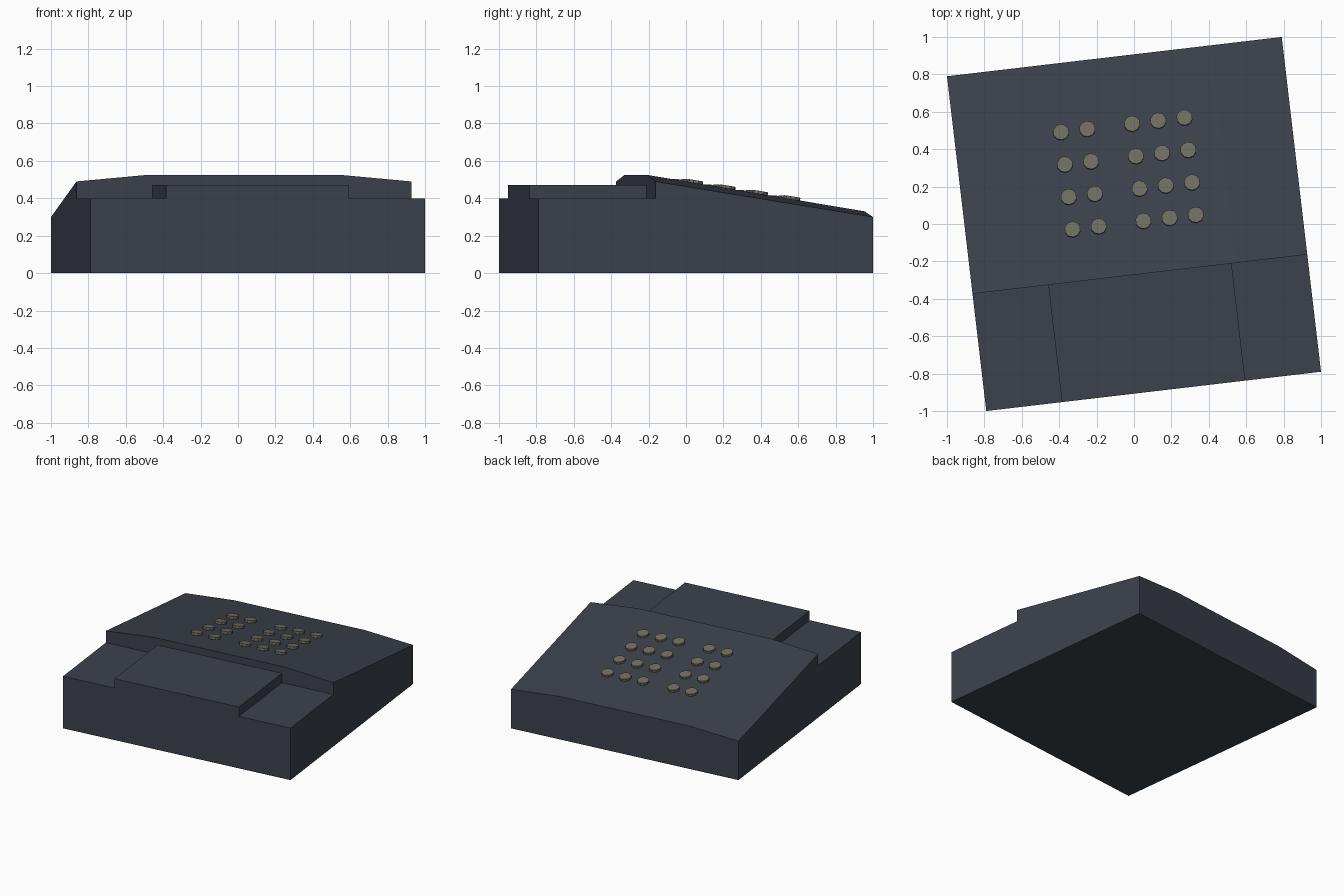
import bpy, bmesh, math
from mathutils import Matrix, Vector

if "Cube" in bpy.data.objects:
    bpy.data.objects.remove(bpy.data.objects["Cube"])

TURN = Matrix.Rotation(math.atan2(0.21, 1.79), 4, 'Z')   # whole model is turned slightly
H = 0.901                                                # half side of the square footprint
STEP = -0.27                                             # where the sloped body begins


def material(name, rgb):
    m = bpy.data.materials.new(name)
    m.diffuse_color = (*rgb, 1)
    m.use_nodes = True
    m.node_tree.nodes["Principled BSDF"].inputs["Base Color"].default_value = m.diffuse_color
    return m


slate = material("slate", (0.045, 0.054, 0.072))
khaki = material("warm_grey", (0.165, 0.158, 0.125))


def finish(bm, name, mat):
    bmesh.ops.recalc_face_normals(bm, faces=bm.faces[:])
    bm.transform(TURN)
    me = bpy.data.meshes.new(name)
    bm.to_mesh(me)
    bm.free()
    me.materials.append(mat)
    ob = bpy.data.objects.new(name, me)
    bpy.context.collection.objects.link(ob)


def loft(name, mat, y0, prof0, y1, prof1):
    """Solid between two x-z outlines placed at y0 and y1."""
    bm = bmesh.new()
    a = [bm.verts.new((x, y0, z)) for x, z in prof0]
    b = [bm.verts.new((x, y1, z)) for x, z in prof1]
    bm.faces.new(a)
    bm.faces.new(b)
    n = len(a)
    for i in range(n):
        j = (i + 1) % n
        bm.faces.new((a[i], a[j], b[j], b[i]))
    finish(bm, name, mat)


def box_outline(w, z0, z1):
    return [(-w, z0), (w, z0), (w, z1), (-w, z1)]


def roof_outline(edge, ridge):
    return [(-H, 0), (H, 0), (H, edge), (0.52, ridge), (-0.52, ridge), (-H, edge)]


# Low front ledge and the raised pad on it
ledge = box_outline(H, 0, 0.40)
loft("front_ledge", slate, -H, ledge, STEP, ledge)
pad = box_outline(0.493, 0.40, 0.472)
loft("raised_pad", slate, -H, pad, STEP, pad)

# Main body sloping down to the back, with shallow side slopes on top
loft("sloped_body", slate, STEP, roof_outline(0.49, 0.525), H, roof_outline(0.30, 0.33))

# Round buttons standing square to the slope
slope = (0.33 - 0.525) / (H - STEP)
tilt = Matrix.Rotation(math.atan(slope), 4, 'X')
bm = bmesh.new()
for x in (-0.33, -0.189, 0.052, 0.193, 0.334):
    for row in range(4):
        y = 0.009 + 0.1745 * row
        z = 0.525 + slope * (y - STEP)
        place = Matrix.Translation(Vector((x, y, z + 0.005))) @ tilt
        bmesh.ops.create_cone(bm, cap_ends=True, segments=10, radius1=0.043,
                              radius2=0.043, depth=0.026, matrix=place)
finish(bm, "buttons", khaki)
